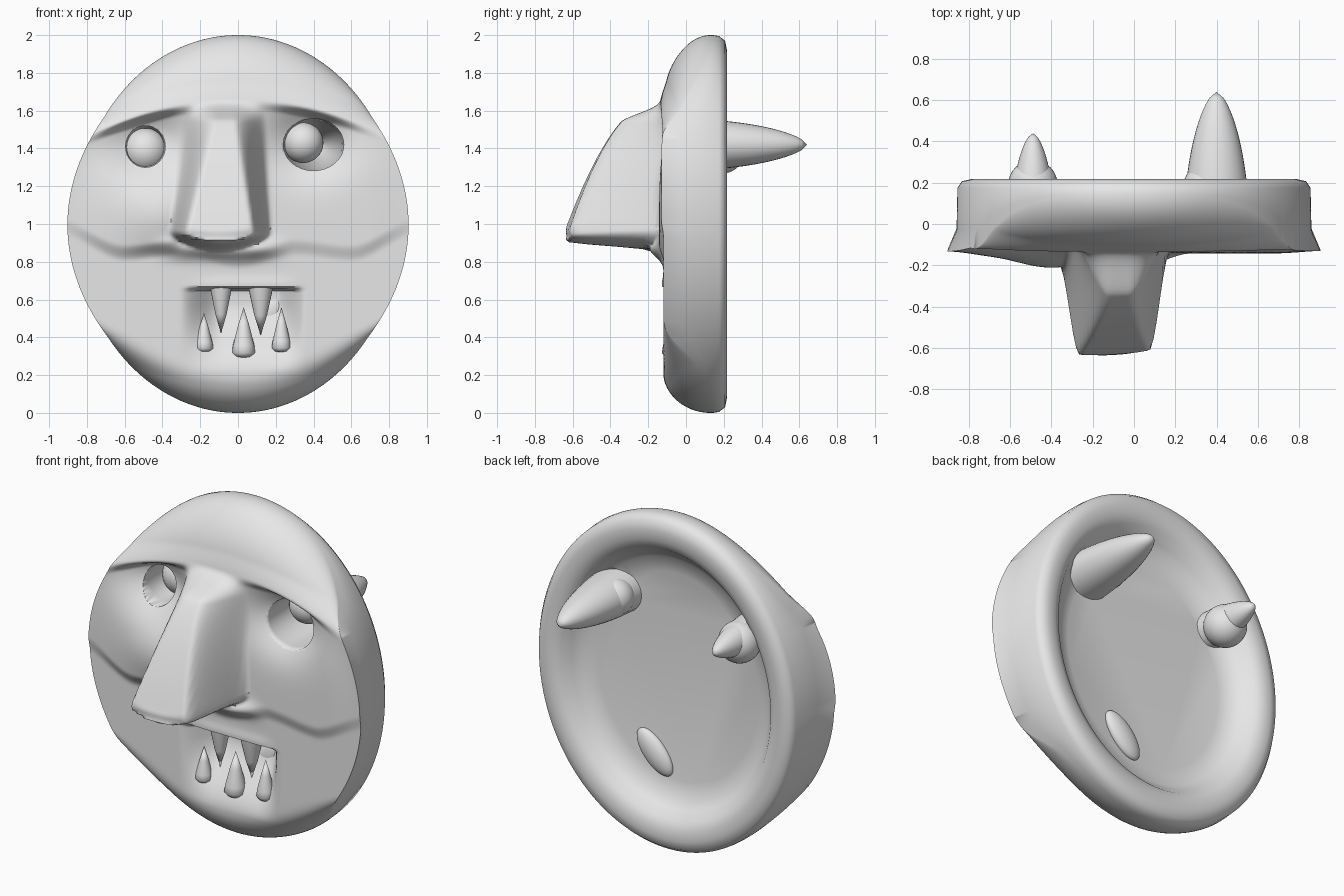
import bpy, bmesh, math
from mathutils import Vector

cube = bpy.data.objects.get("Cube")
if cube:
    bpy.data.objects.remove(cube, do_unlink=True)

grey = bpy.data.materials.new("plain grey")
grey.use_nodes = True
grey.diffuse_color = (0.8, 0.8, 0.8, 1)
grey.node_tree.nodes["Principled BSDF"].inputs["Base Color"].default_value = (0.8, 0.8, 0.8, 1)

HALF_WIDTH = 0.86
ROWS, COLS = 260, 170


def ramp(a, b, v):
    t = min(1, max(0, (v - a) / (b - a)))
    return t * t * (3 - 2 * t)


def bump(v, centre, width):
    return math.exp(-((v - centre) / width) ** 2)


def smooth(obj, angle):
    bpy.ops.object.select_all(action='DESELECT')
    obj.select_set(True)
    bpy.context.view_layer.objects.active = obj
    bpy.ops.object.shade_smooth_by_angle(angle=math.radians(angle))


def finish(name, bm):
    bmesh.ops.recalc_face_normals(bm, faces=bm.faces)
    mesh = bpy.data.meshes.new(name)
    bm.to_mesh(mesh)
    bm.free()
    mesh.materials.append(grey)
    obj = bpy.data.objects.new(name, mesh)
    bpy.context.collection.objects.link(obj)
    smooth(obj, 60)
    return obj


def lathe(name, profile, centre, direction, flatten=1.0, sides=32):
    """Turn (radius, height) pairs about an axis; flatten squeezes it in z."""
    turn = Vector(direction).to_track_quat('Z', 'Y')
    bm = bmesh.new()
    rings = []
    for r, h in profile:
        ring = []
        for i in range(sides):
            a = math.tau * i / sides
            p = turn @ Vector((r * math.cos(a), r * math.sin(a), h))
            p.z *= flatten
            ring.append(bm.verts.new(p + Vector(centre)))
        rings.append(ring)
    for low, high in zip(rings, rings[1:]):
        for i in range(sides):
            j = (i + 1) % sides
            bm.faces.new((low[i], low[j], high[j], high[i]))
    bmesh.ops.remove_doubles(bm, verts=bm.verts, dist=1e-6)
    return finish(name, bm)


def ball(name, centre, size, tilt=0):
    bm = bmesh.new()
    bmesh.ops.create_uvsphere(bm, u_segments=32, v_segments=20, radius=1)
    obj = finish(name, bm)
    obj.location, obj.scale = centre, size
    obj.rotation_euler.y = tilt


def face_depth(x, z):
    """Front surface of the mask: y for a place on the face."""
    s = math.hypot(x / HALF_WIDTH, z - 1)
    brow = 1.66 - 0.3 * x * x
    chin = 0.21 + 0.36 * x * x
    y = -0.12

    # rounded forehead and chin, flatter towards the temples and jaw
    top = ramp(brow - 0.06, brow + 0.1, z)
    low = ramp(chin + 0.1, chin - 0.08, z)
    for amount, start in ((top, 0.6), (low, 0.78)):
        q = min(1, max(0, (s - start) / (1 - start)))
        amount *= 0.25 * ramp(0.35, 0.95, abs(z - 1))
        y += amount * (1 - math.sqrt(max(0, 1 - q * q)))

    # nose: narrow bridge, broad rounded tip, flat underside
    d = max(0, 1.66 - z)
    k = min(1, d / 0.7)
    off = x + 0.065 + 0.03 * k
    nose = 1 - ramp(0.02 + 0.15 * k, 0.21 + 0.06 * k, abs(off))
    under = z - off * off
    height = 0.49 * k ** 0.5 * ramp(0, 0.12, d) * ramp(0.858, 0.91, under)
    height *= 0.94 + 0.06 * ramp(0.88, 0.97, under)
    y -= height * nose * (1 - 0.13 * off)
    y -= 0.05 * bump(z, 0.87, 0.05) * (1 - ramp(0.15, 0.4, abs(off)))

    # cheeks ending in a fold
    fold = 0.79 + 0.07 * ramp(0, 0.3, abs(x)) - 0.03 * ramp(0.3, 0.6, abs(x)) \
        + 0.15 * ramp(0.6, 0.92, abs(x))
    cheek = ramp(fold - 0.03, fold + 0.06, z) * (1 - top)
    y -= 0.022 * cheek * (1 - 0.5 * ramp(0.8, 1, s))
    y -= 0.07 * cheek * bump(x, -0.4, 0.24) * bump(z, 1.05, 0.22) * (1 - nose)

    # hollows under the brow
    for cx in (-0.48, 0.38):
        reach = bump(x, cx, 0.2) * bump(z, 1.46, 0.18)
        y += 0.14 * reach * (1 - ramp(brow - 0.06, brow, z)) * (1 - nose)

    # mouth hollow below a sharp upper lip
    side = ramp(-0.31, -0.08, x) * (1 - ramp(0.2, 0.36, x))
    y -= 0.008 * bump(z, 0.68, 0.035) * side
    y += 0.17 * ramp(0.21, 0.58, z) * (1 - ramp(0.645, 0.665, z)) * side
    return y


# Mask body: sculpted front, then rim and hollow back
bm = bmesh.new()
grid = []
for i in range(ROWS + 1):
    phi = math.pi * i / ROWS
    z = 1 - math.cos(phi)
    row = []
    for j in range(COLS + 1):
        u = -math.cos(math.pi * j / COLS)
        x = HALF_WIDTH * math.sin(phi) * u
        s = math.hypot(x / HALF_WIDTH, z - 1)
        flare = 0.05 * max(0, 1 - ((z - 0.98) / 0.58) ** 2) * ramp(0.7, 1, s)
        row.append(bm.verts.new((x * (1 + flare), face_depth(x, z), z)))
    grid.append(row)
for a, b in zip(grid, grid[1:]):
    for j in range(COLS):
        bm.faces.new((a[j], a[j + 1], b[j + 1], b[j]))
bmesh.ops.remove_doubles(bm, verts=bm.verts, dist=1e-7)

edges = [e for e in bm.edges if e.is_boundary]
rim = ((0.17, 0.35, 1.0), (0.175, 1, 0.995), (0.207, 1, 0.97), (0.217, 1, 0.92),
       (0.213, 1, 0.86), (0.19, 1, 0.81), (0.14, 1, 0.765), (0.1, 1, 0.72),
       (0.075, 1, 0.62))
for target, mix, scale in rim:
    made = bmesh.ops.extrude_edge_only(bm, edges=edges)["geom"]
    edges = [g for g in made if isinstance(g, bmesh.types.BMEdge)]
    for v in (g for g in made if isinstance(g, bmesh.types.BMVert)):
        a = math.atan2(v.co.z - 1, v.co.x / HALF_WIDTH)
        v.co = (HALF_WIDTH * scale * math.cos(a),
                v.co.y + (target - v.co.y) * mix,
                1 + scale * math.sin(a))
bmesh.ops.holes_fill(bm, edges=edges, sides=0)
body = finish("mask_body", bm)

# Eye sockets: cut through the mask and closed behind by a horn
BACK = 0.05
for name, cx, cz, radius, start, length, flatten in (
        ("right", -0.49, 1.41, 0.105, 0.0, 0.44, 1.05),
        ("left", 0.4, 1.42, 0.16, -0.05, 0.69, 0.86)):
    curve = [(radius * (1 - (t / 24) ** 2) ** 0.62, start + length * t / 24)
             for t in range(25)]
    shell = [p for p in curve if p[1] >= BACK]
    lathe(name + "_socket_horn", shell, (cx, 0, cz), (0, 1, 0), flatten)
    cutter = lathe(name + "_socket_cutter", [(0, -0.35), (radius, -0.35)] + curve,
                   (cx, 0, cz), (0, 1, 0), flatten)
    cutter.hide_render = True
    cut = body.modifiers.new("socket", 'BOOLEAN')
    cut.operation, cut.solver, cut.object = 'DIFFERENCE', 'EXACT', cutter
    bpy.context.view_layer.objects.active = body
    bpy.ops.object.modifier_apply(modifier=cut.name)
    bpy.data.objects.remove(cutter, do_unlink=True)
smooth(body, 78)

# Eyeballs
ball("right_eyeball", (-0.49, 0.19, 1.387), (0.12, 0.12, 0.12))
ball("left_eyeball", (0.345, 0.18, 1.43), (0.107, 0.107, 0.107))

# Back of the mouth, showing as a small swelling in the hollow
ball("mouth_back", (0.15, 0.08, 0.51), (0.075, 0.045, 0.155), math.radians(42))

# Teeth
lower = [(0, 0), (0.7, 0.02), (1, 0.1), (0.9, 0.25), (0.5, 0.62), (0, 1)]
upper = [(0, 0), (1, 0), (0.85, 0.2), (0.5, 0.6), (0, 1)]
for label, shape, up, y, teeth in (
        ("lower", lower, 1, -0.065, ((-0.18, 0.32, 0.05, 0.21), (0.03, 0.29, 0.063, 0.27),
                                     (0.23, 0.32, 0.052, 0.24))),
        ("upper", upper, -1, -0.04, ((-0.09, 0.68, 0.06, 0.26), (0.12, 0.68, 0.068, 0.27)))):
    for n, (x, z, r, h) in enumerate(teeth):
        lathe(f"{label}_tooth_{n + 1}", [(r * a, h * b) for a, b in shape],
              (x, y, z), (0, 0, up), sides=20)
